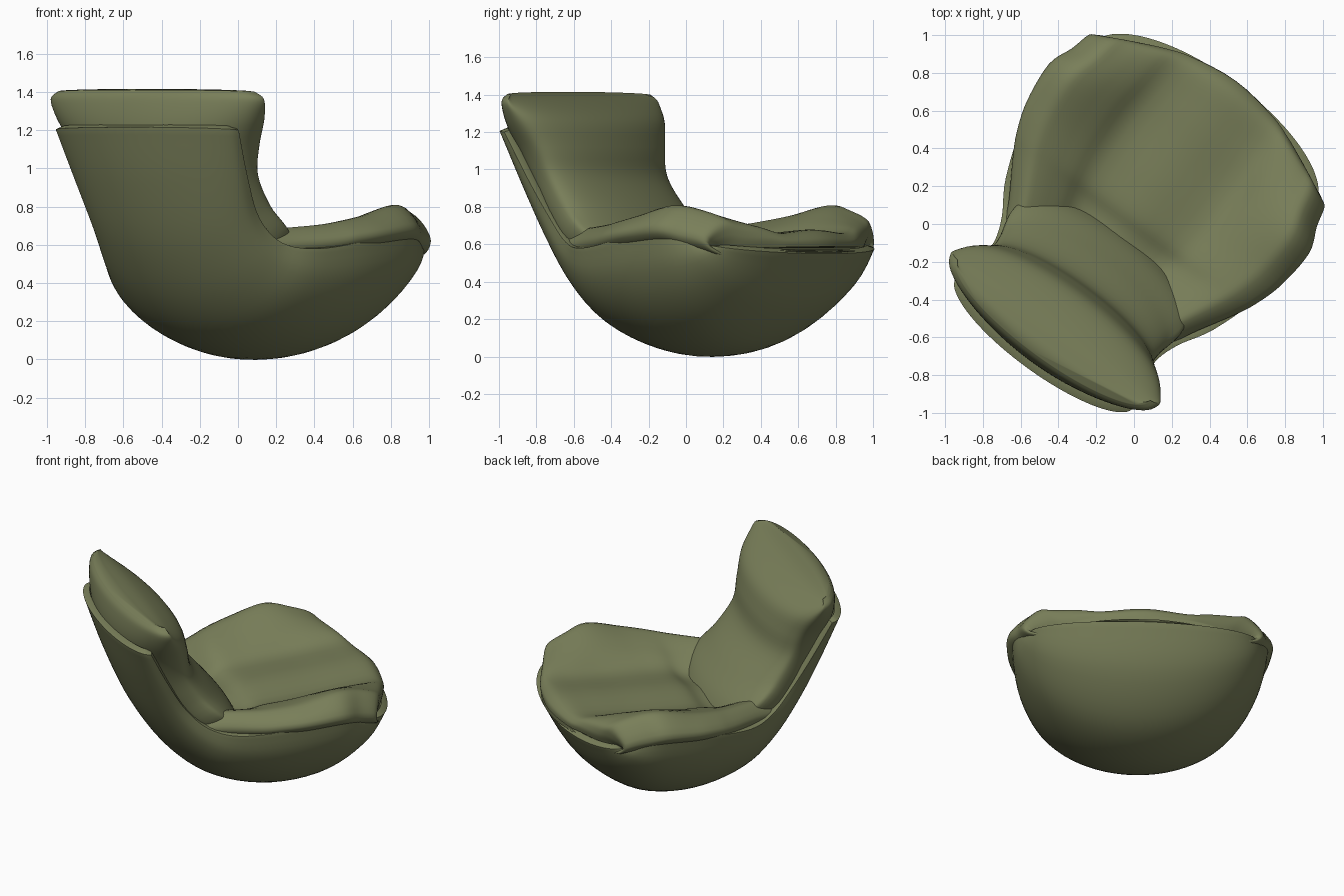
import bpy, bmesh, math
from mathutils import Vector, Matrix

if "Cube" in bpy.data.objects:
    bpy.data.objects.remove(bpy.data.objects["Cube"])

# chair faces (0.59, 0.81) in plan: local x = width, local y = forward
TURN = Matrix(((0.81, 0.59, 0, -.01), (-0.59, 0.81, 0, .005), (0, 0, 1, 0), (0, 0, 0, 1)))
mat = bpy.data.materials.new("olive")
mat.diffuse_color = (0.19, 0.21, 0.10, 1)
mat.use_nodes = True
mat.node_tree.nodes["Principled BSDF"].inputs["Base Color"].default_value = mat.diffuse_color


def refine(pts, n, closed):
    """Catmull-Rom curve through the points."""
    out, m = [], len(pts)
    get = (lambda i: pts[i % m]) if closed else (lambda i: pts[max(0, min(m - 1, i))])
    for i in range(m if closed else m - 1):
        a, b, c, d = (get(i + k) for k in (-1, 0, 1, 2))
        for j in range(n):
            t = j / n
            out.append(0.5 * (2 * b + (c - a) * t + (2 * a - 5 * b + 4 * c - d) * t * t
                              + (3 * b - a - 3 * c + d) * t ** 3))
    return out if closed else out + [pts[-1]]


def loft(name, rings, closed, thickness=0):
    rings = [refine(r, 4, closed) for r in rings]
    cols = [refine(list(c), 5, False) for c in zip(*rings)]
    bm = bmesh.new()
    vs = [[bm.verts.new(p) for p in c] for c in cols]
    n = len(vs)
    for i in range(n if closed else n - 1):
        a, b = vs[i], vs[(i + 1) % n]
        for j in range(len(a) - 1):
            bm.faces.new((a[j], b[j], b[j + 1], a[j + 1]))
    if closed:
        for e in (0, -1):
            bm.faces.new([c[e] for c in vs])
    bmesh.ops.recalc_face_normals(bm, faces=bm.faces)
    if not closed:   # make the open bowl face outward
        low = min(bm.faces, key=lambda f: f.calc_center_median().z)
        if low.normal.z > 0:
            bmesh.ops.reverse_faces(bm, faces=bm.faces)
    me = bpy.data.meshes.new(name)
    bm.to_mesh(me)
    bm.free()
    me.transform(TURN)
    me.materials.append(mat)
    ob = bpy.data.objects.new(name, me)
    bpy.context.collection.objects.link(ob)
    bpy.context.view_layer.objects.active = ob
    ob.select_set(True)
    if thickness:
        mod = ob.modifiers.new("thickness", 'SOLIDIFY')
        mod.thickness, mod.offset = thickness, -1
        bev = ob.modifiers.new("round_rim", 'BEVEL')
        bev.width, bev.segments = thickness * 0.45, 3
        bev.limit_method, bev.angle_limit = 'ANGLE', math.radians(50)
    bpy.ops.object.shade_smooth_by_angle(angle=math.radians(60))
    ob.select_set(False)
    return ob


def arc(centre, edge, angles, power=1.0):
    """Points from a centre (y, z) out to an edge (x, y, z) on a quarter ellipse."""
    pts = []
    for a in angles:
        s, k = math.sin(a), 1 - math.cos(abs(a)) ** power
        pts.append(Vector((edge[0] * s, centre[0] + (edge[1] - centre[0]) * k,
                           centre[1] + (edge[2] - centre[1]) * k)))
    return pts


# outer shell: bowl swept from the back top to the front rim
SHELL = [((-.945, 1.215), (.585, -.78, 1.20)), ((-.85, .92), (.55, -.65, .95)),
         ((-.70, .58), (.53, -.52, .74)), ((-.49, .28), (.575, -.38, .61)),
         ((-.24, .09), (.68, -.20, .58)), ((.10, .0), (.78, .10, .62)),
         ((.45, .05), (.82, .41, .66)), ((.75, .27), (.78, .56, .62)),
         ((.92, .55), (.725, .64, .60))]
half = math.pi / 2
angles = [half * k / 6 for k in range(-6, 7)]
loft("outer_shell", [arc(c, e, angles) for c, e in SHELL], False, 0.045)

# back cushion: stacked lens sections (front centre, edge, back centre)
BACK = [((-.06, .50), (.46, -.18, .50), (-.30, .36)),
        ((-.12, .62), (.55, -.30, .66), (-.56, .48)),
        ((-.24, .77), (.525, -.45, .81), (-.71, .65)),
        ((-.39, .95), (.525, -.55, .97), (-.81, .85)),
        ((-.43, 1.12), (.57, -.60, 1.12), (-.88, 1.05)),
        ((-.49, 1.27), (.65, -.66, 1.27), (-.905, 1.22)),
        ((-.66, 1.38), (.68, -.69, 1.36), (-.89, 1.36)),
        ((-.80, 1.415), (.63, -.70, 1.40), (-.86, 1.41))]
rings = []
for f, e, b in BACK:
    front = arc(f, e, [half * k / 5 for k in range(-5, 6)], 0.9)
    rear = arc(b, e, [half * k / 5 for k in range(4, -5, -1)])
    rings.append(front + rear)
loft("back_cushion", rings, True)

# seat cushion with raised side bolsters:
# y, edge setback, half width, pan, bolster, edge heights, thickness
SEAT = [(-.46, 0, .52, .52, .66, .58, .14), (-.30, 0, .59, .55, .68, .60, .14),
        (-.08, 0, .72, .56, .70, .62, .14), (.04, 0, .78, .60, .72, .64, .14),
        (.20, 0, .83, .615, .75, .66, .14), (.45, .03, .85, .63, .80, .68, .14),
        (.68, .12, .80, .65, .77, .65, .14), (.85, .18, .77, .66, .72, .62, .12),
        (.92, .24, .73, .625, .65, .60, .07), (.93, .27, .70, .585, .59, .58, .02)]
rings = []
for y, d, w, zc, zb, ze, t in SEAT:
    prof = [(0, zc + .02 * t / .14), (.36, zc), (.55, zc + .5 * (zb - zc)), (.74, zb - .01),
            (.87, zb), (1, ze), (.85, ze - .7 * t), (.45, zc - .9 * t)]
    pts = [(s, z) for s, z in prof] + [(0, zc - t)] + [(-s, z) for s, z in prof[:0:-1]]
    rings.append([Vector((s * w, y - d * s * s, z)) for s, z in pts])
loft("seat_cushion", rings, True)
